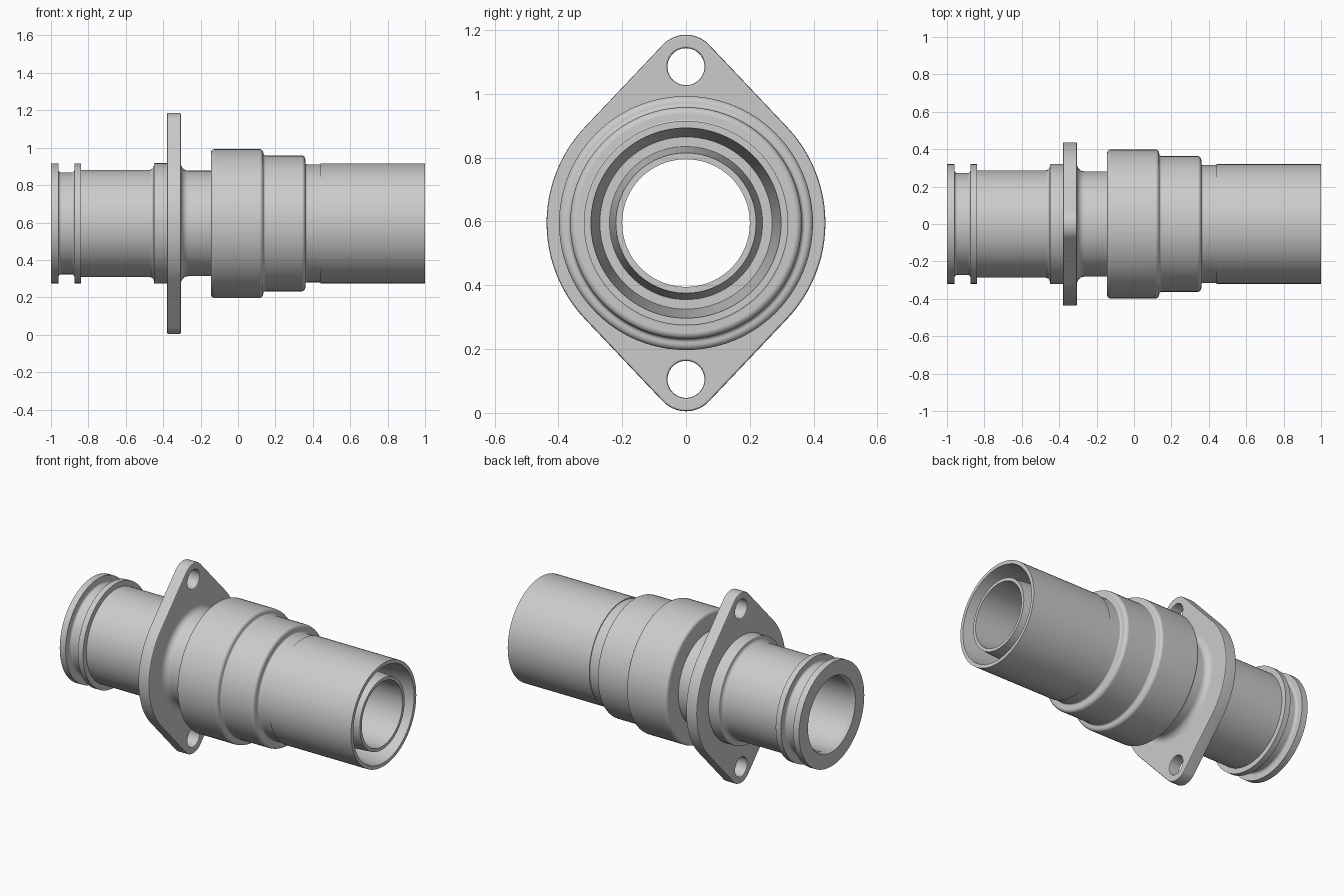
import bpy, bmesh, math
from mathutils import Vector

AXIS_Z = 0.595
SEGMENTS = 96

cube = bpy.data.objects.get("Cube")
if cube:
    bpy.data.objects.remove(cube)

metal = bpy.data.materials.new("light_grey_metal")
metal.use_nodes = True
grey = (0.6, 0.6, 0.6, 1)
metal.diffuse_color = grey
metal.node_tree.nodes["Principled BSDF"].inputs["Base Color"].default_value = grey


def finish(obj):
    """Material plus smooth shading that keeps hard edges and flat rings."""
    obj.data.materials.clear()
    obj.data.materials.append(metal)
    bpy.ops.object.select_all(action='DESELECT')
    obj.select_set(True)
    bpy.context.view_layer.objects.active = obj
    bpy.ops.object.shade_smooth_by_angle(angle=math.radians(30))
    mod = obj.modifiers.new("weighted_normals", 'WEIGHTED_NORMAL')
    mod.keep_sharp = True


def rounded(corners, steps=5):
    """Replace each (x, radius, fillet) corner by a rounded one."""
    pts = []
    for i, (x, r, f) in enumerate(corners):
        p = Vector((x, r))
        if not f:
            pts.append(p)
            continue
        a = p + (Vector(corners[i - 1][:2]) - p).normalized() * f
        b = p + (Vector(corners[(i + 1) % len(corners)][:2]) - p).normalized() * f
        c = a + b - p
        for k in range(steps + 1):
            t = k / steps * math.pi / 2
            pts.append(c + (a - c) * math.cos(t) + (b - c) * math.sin(t))
    return pts


def revolve(name, corners):
    """Turn a closed profile round the x axis."""
    bm = bmesh.new()
    pts = rounded(corners)
    rings = []
    for s in range(SEGMENTS):
        t = math.tau * s / SEGMENTS
        rings.append([bm.verts.new((p.x, p.y * math.cos(t), p.y * math.sin(t))) for p in pts])
    for s in range(SEGMENTS):
        a, b = rings[s], rings[(s + 1) % SEGMENTS]
        for i in range(len(pts)):
            j = (i + 1) % len(pts)
            bm.faces.new((a[i], a[j], b[j], b[i]))
    bmesh.ops.recalc_face_normals(bm, faces=bm.faces)
    mesh = bpy.data.meshes.new(name)
    bm.to_mesh(mesh)
    bm.free()
    obj = bpy.data.objects.new(name, mesh)
    obj.location.z = AXIS_Z
    bpy.context.collection.objects.link(obj)
    finish(obj)


# Stepped hollow body: (x, radius, fillet)
revolve("coupling_body", [
    # grooved end
    (-1, 0.32, 0), (-0.96, 0.32, 0), (-0.96, 0.272, 0.015),
    (-0.875, 0.272, 0.015), (-0.875, 0.32, 0), (-0.84, 0.32, 0), (-0.84, 0.287, 0),
    # shoulder, neck and fillet behind the flange
    (-0.45, 0.287, 0.022), (-0.45, 0.322, 0.006), (-0.34, 0.322, 0),
    (-0.305, 0.322, 0), (-0.305, 0.282, 0.039), (-0.145, 0.282, 0),
    # two-step collar
    (-0.145, 0.398, 0.02), (0.135, 0.398, 0.02), (0.135, 0.363, 0.012),
    (0.36, 0.363, 0.02), (0.36, 0.315, 0.01),
    # outlet tube
    (0.44, 0.315, 0), (0.44, 0.32, 0), (1, 0.32, 0), (1, 0.298, 0),
    # tapered ring pocket and inner tube
    (0.7, 0.27, 0), (0.7, 0.24, 0), (0.99, 0.22, 0), (0.99, 0.2, 0),
    # bore
    (-0.5, 0.2, 0), (-0.52, 0.22, 0), (-0.98, 0.22, 0), (-1, 0.232, 0),
])


# Two-lobed mounting flange
LOBE_Z, LOBE_R, MAIN_R = 0.49, 0.1, 0.437
tilt = math.asin((MAIN_R - LOBE_R) / LOBE_Z)


def arc(cy, radius, start, end, n):
    return [(radius * math.cos(start + (end - start) * k / n),
             cy + radius * math.sin(start + (end - start) * k / n), 0, 1) for k in range(n + 1)]


def circle(cy, radius, n):
    return arc(cy, radius, 0, math.tau, n)[:-1]


outline = (arc(0, MAIN_R, -tilt, tilt, 24)
           + arc(LOBE_Z, LOBE_R, tilt, math.pi - tilt, 20)
           + arc(0, MAIN_R, math.pi - tilt, math.pi + tilt, 24)
           + arc(-LOBE_Z, LOBE_R, math.pi + tilt, math.tau - tilt, 20))

curve = bpy.data.curves.new("flange", 'CURVE')
curve.dimensions = '2D'
curve.fill_mode = 'BOTH'
bevel = 0.006
curve.extrude = 0.0375 - bevel
curve.bevel_depth = bevel
curve.bevel_resolution = 1
curve.offset = -bevel
for loop in (outline, circle(LOBE_Z, 0.058, 40), circle(-LOBE_Z, 0.058, 40), circle(0, 0.25, 64)):
    spline = curve.splines.new('POLY')
    spline.points.add(len(loop) - 1)
    for point, co in zip(spline.points, loop):
        point.co = co
    spline.use_cyclic_u = True
flange = bpy.data.objects.new("flange", curve)
flange.location = (-0.3425, 0, AXIS_Z)
flange.rotation_euler = (math.pi / 2, 0, math.pi / 2)
bpy.context.collection.objects.link(flange)
bpy.ops.object.select_all(action='DESELECT')
flange.select_set(True)
bpy.context.view_layer.objects.active = flange
bpy.ops.object.convert(target='MESH')
finish(bpy.context.view_layer.objects.active)
